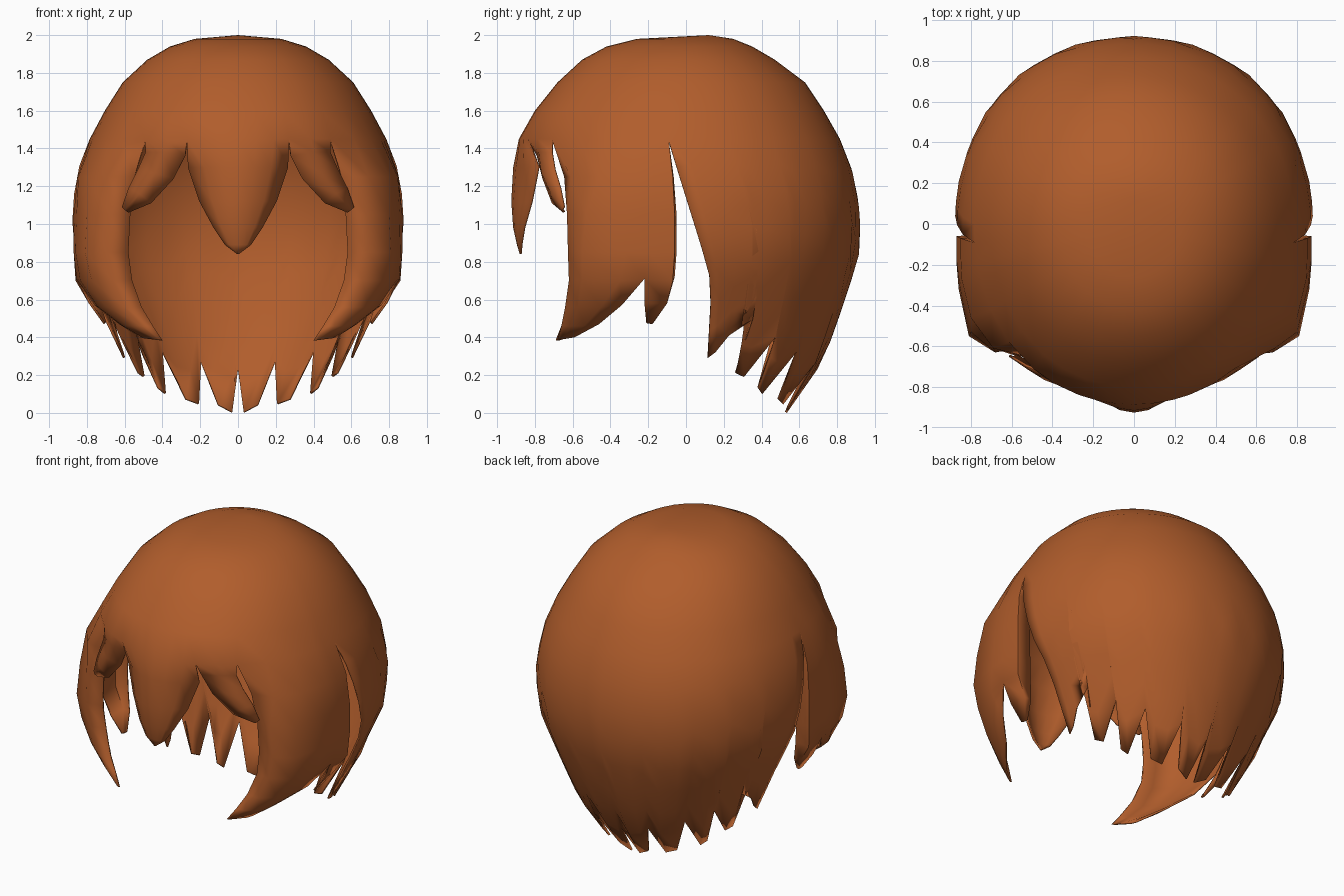
import bpy, bmesh
from math import sin, cos, radians

# Skull profile: z, half width, front depth, back depth
PROFILE = [(1.98, .23, .26, .25), (1.94, .36, .42, .35), (1.87, .48, .55, .47),
           (1.75, .61, .68, .63), (1.6, .705, .80, .73), (1.45, .785, .885, .815),
           (1.27, .855, .92, .885), (1.05, .88, .925, .925), (.82, .865, .9, .915),
           (.55, .74, .8, .825), (.28, .61, .7, .73), (0, .45, .5, .535)]
RIM = 1.45


def surf(t, z):
    """Point on the head surface; t = 0 is the front, 90 the side, 180 the back."""
    for a, b in zip(PROFILE, PROFILE[1:]):
        if z >= b[0] - 1e-6:
            k = (a[0] - z) / (a[0] - b[0])
            w, f, d = [a[i] + (b[i] - a[i]) * k for i in (1, 2, 3)]
            break
    # slightly squared-off outline, fullest on the front diagonals
    s, c = sin(radians(t)), cos(radians(t))
    bulge = .02 if c > 0 else .02 * max(0, min(1, (1.7 - z) / .5))
    g = 1 + bulge * sin(radians(2 * t)) ** 2
    return (w * s * g, (-f if c > 0 else -d) * c * g, z)


bm = bmesh.new()


def sheet(rows):
    """Skin a grid of points on the right side and its mirror on the left."""
    for s in (1, -1):
        grid = [[bm.verts.new((s * x, y, z)) for x, y, z in r] for r in rows]
        for a, b in zip(grid, grid[1:]):
            for i in range(len(a) - 1):
                q = [a[i], b[i], b[i + 1], a[i + 1]]
                bm.faces.new(q if s > 0 else q[::-1])


# Back hair columns: angle at rim, angle at bottom, bottom height (pointed ends)
BACK = [(84, 99, .29), (90, 102, .32), (98, 107, .41), (106, 115, .5),
        (112, 112.5, .21), (117, 117, .19), (124, 127, .4), (129, 127, .13),
        (134, 131, .1), (141, 141, .33), (147, 146, .07), (154, 154, .045),
        (161, 161, .27), (168, 167, .04), (175, 176, 0), (180, 180, .23)]
FRONT = [0, 7, 14, 20, 29, 38, 50, 62, 73, 78]

# Crown cap
angles = FRONT + [c[0] for c in BACK]
sheet([[(0, .12, 2.0)] * len(angles)] +
      [[surf(t, p[0]) for t in angles] for p in PROFILE[:6]])

# Back hair, its front edge sweeping backwards; teeth lean only near the ends
N = 8
sheet([[surf(a + (b - a) * min(1, 1.5 * i / N), RIM + (z - RIM) * i / N)
        for a, b, z in BACK] for i in range(N + 1)])

# Centre fringe: z, half width, middle y, edge y
rows = [[surf(t, RIM) for t in FRONT[:4]]]
for z, hw, yc, ye in [(1.3, .265, -.915, -.785), (1.12, .205, -.925, -.82),
                      (.98, .13, -.915, -.86), (.89, .07, -.895, -.875),
                      (.84, .004, -.88, -.88)]:
    rows.append([(hw * k / 3, yc + (ye - yc) * (k / 3) ** 2, z) for k in range(4)])
sheet(rows)

# Side fringe locks sweeping outwards
sheet([[surf(t, RIM) for t in (20, 29, 38)],
       [(.28, -.79, 1.36), (.40, -.78, 1.38), (.49, -.715, 1.38)],
       [(.34, -.76, 1.24), (.44, -.765, 1.27), (.53, -.70, 1.29)],
       [(.46, -.71, 1.11), (.52, -.715, 1.16), (.58, -.67, 1.19)],
       [(.58, -.65, 1.06), (.60, -.66, 1.075), (.615, -.65, 1.09)]])

# Side locks with a rolled-in rear edge
low = [(.56, -.60, .70), (.66, -.62, .70), (.775, -.55, .70), (.835, -.35, .70),
       (.855, -.22, .71), (.86, -.07, .70), (.77, -.06, .72)]
sheet([[surf(t, RIM) for t in (38, 50, 62, 73, 78, 84)] + [(.74, -.09, 1.43)],
       [(.55, -.645, 1.25), (.69, -.61, 1.25), (.80, -.46, 1.25), (.845, -.27, 1.25),
        (.85, -.17, 1.25), (.85, -.07, 1.25), (.77, -.065, 1.25)],
       [(.57, -.61, 1.05), (.68, -.63, 1.05), (.80, -.53, 1.05), (.855, -.30, 1.05),
        (.87, -.18, 1.05), (.87, -.06, 1.05), (.78, -.05, 1.05)],
       [(.58, -.605, .85), (.69, -.625, .85), (.81, -.55, .85), (.86, -.32, .85),
        (.87, -.2, .85), (.87, -.06, .85), (.78, -.05, .85)],
       low])
# long front point of the side lock
sheet([low[:5],
       [(.51, -.63, .56), (.60, -.64, .56), (.69, -.57, .56), (.74, -.45, .56), (.76, -.34, .57)],
       [(.45, -.66, .46), (.51, -.66, .46), (.57, -.61, .46), (.61, -.54, .46), (.63, -.46, .47)],
       [(.40, -.69, .385), (.42, -.68, .385), (.46, -.65, .39), (.50, -.62, .395), (.52, -.59, .40)]])
# short rear point of the side lock
sheet([low[4:],
       [(.79, -.22, .58), (.78, -.10, .58), (.73, -.10, .58)],
       [(.715, -.21, .475), (.71, -.18, .47), (.70, -.17, .48)]])

bmesh.ops.remove_doubles(bm, verts=bm.verts, dist=.001)
me = bpy.data.meshes.new("hair")
bm.to_mesh(me)
bm.free()
hair = bpy.data.objects.new("hair", me)
bpy.context.collection.objects.link(hair)

mat = bpy.data.materials.new("hair_brown")
mat.diffuse_color = (.44, .11, .025, 1)
me.materials.append(mat)

# Thin inner layer
sol = hair.modifiers.new("thickness", 'SOLIDIFY')
sol.thickness = .012
sol.offset = -1

bpy.context.view_layer.objects.active = hair
hair.select_set(True)
bpy.ops.object.shade_smooth_by_angle(angle=radians(75))
